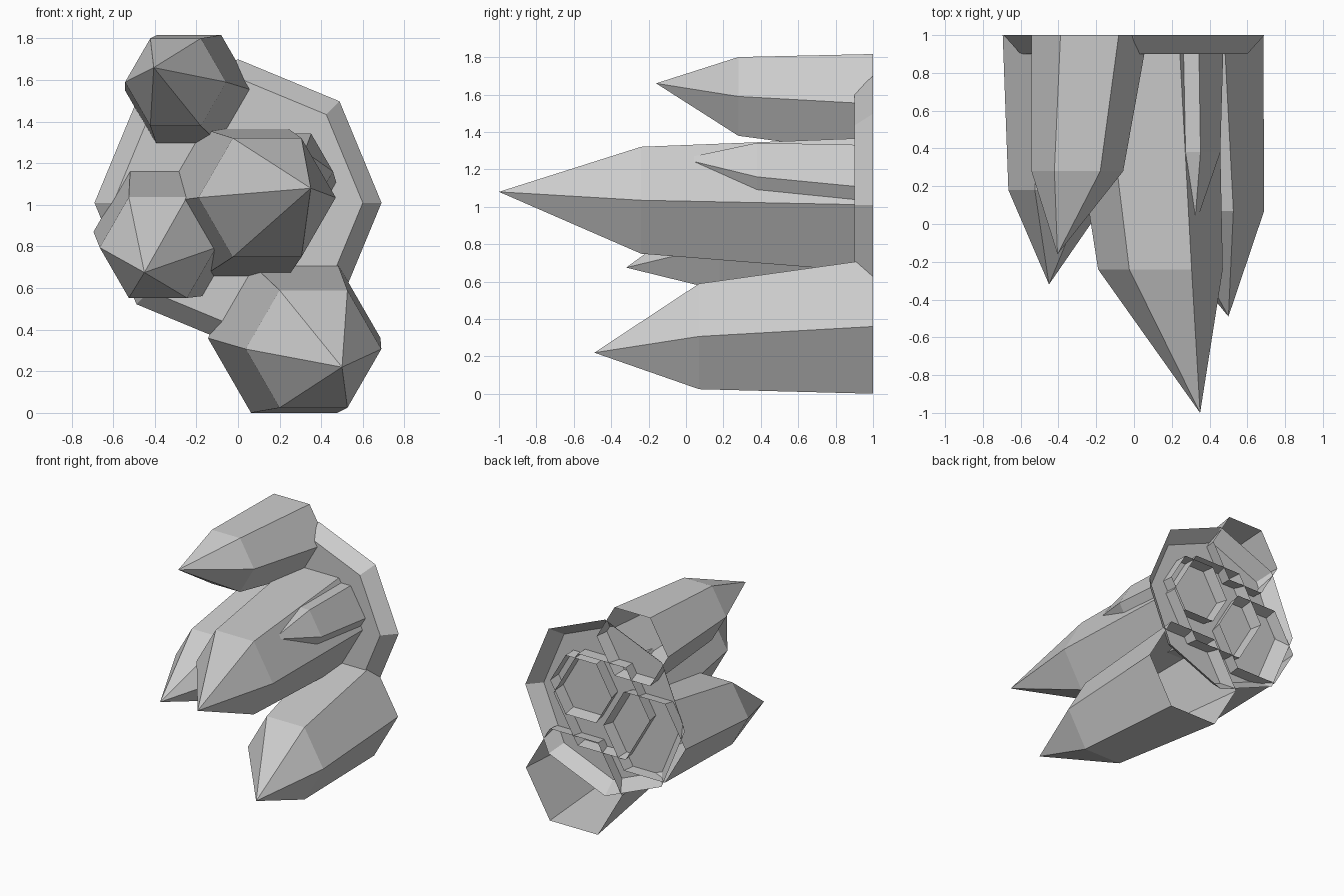
import bpy, bmesh
from math import cos, sin, pi

if "Cube" in bpy.data.objects:
    bpy.data.objects.remove(bpy.data.objects["Cube"])


def ring(bm, n, x, y, z, r):
    return [bm.verts.new((x + r * cos(2 * pi * i / n), y, z + r * sin(2 * pi * i / n)))
            for i in range(n)]


def shell(name, n, sections, tip=None):
    """Open-backed n-sided shell through rings (x, y, z, r), closed flat or by a tip."""
    bm = bmesh.new()
    rings = [ring(bm, n, *s) for s in sections]
    for a, b in zip(rings, rings[1:]):
        for i in range(n):
            j = (i + 1) % n
            bm.faces.new((a[j], a[i], b[i], b[j]))
    last = rings[-1]
    if tip:
        t = bm.verts.new(tip)
        for i in range(n):
            bm.faces.new((last[(i + 1) % n], last[i], t))
    else:
        bm.faces.new(last)
    # Outward normals: the front end must face -y
    bmesh.ops.recalc_face_normals(bm, faces=bm.faces)
    bm.normal_update()
    front = min(bm.faces, key=lambda f: f.calc_center_median().y)
    if front.normal.y > 0:
        bmesh.ops.reverse_faces(bm, faces=bm.faces)
    mesh = bpy.data.meshes.new(name)
    bm.to_mesh(mesh)
    bm.free()
    obj = bpy.data.objects.new(name, mesh)
    bpy.context.collection.objects.link(obj)
    return obj


# Octagonal dish behind the crystals, open at the back
shell("backing_plate", 8, [(0, 1, 1.01, 0.69), (0, 0.9, 1.01, 0.6)])

# Hexagonal crystals: base ring, shoulder ring, tip
crystals = [
    ("main_crystal", (0.03, 1, 1.01, 0.415), (0.14, -0.24, 1.035, 0.33), (0.35, -1, 1.08)),
    ("left_crystal", (-0.34, 1, 0.87, 0.355), (-0.385, 0.18, 0.795, 0.28), (-0.45, -0.32, 0.675)),
    ("lower_crystal", (0.27, 1, 0.36, 0.415), (0.363, 0.07, 0.307, 0.326), (0.5, -0.49, 0.22)),
    ("upper_crystal", (-0.235, 1, 1.55, 0.308), (-0.3, 0.28, 1.59, 0.243), (-0.405, -0.16, 1.66)),
    ("small_crystal", (0.21, 1, 1.1, 0.265), (0.247, 0.38, 1.16, 0.21), (0.32, -0.02, 1.257)),
]
for name, base, shoulder, tip in crystals:
    shell(name, 6, [base, shoulder], tip)
